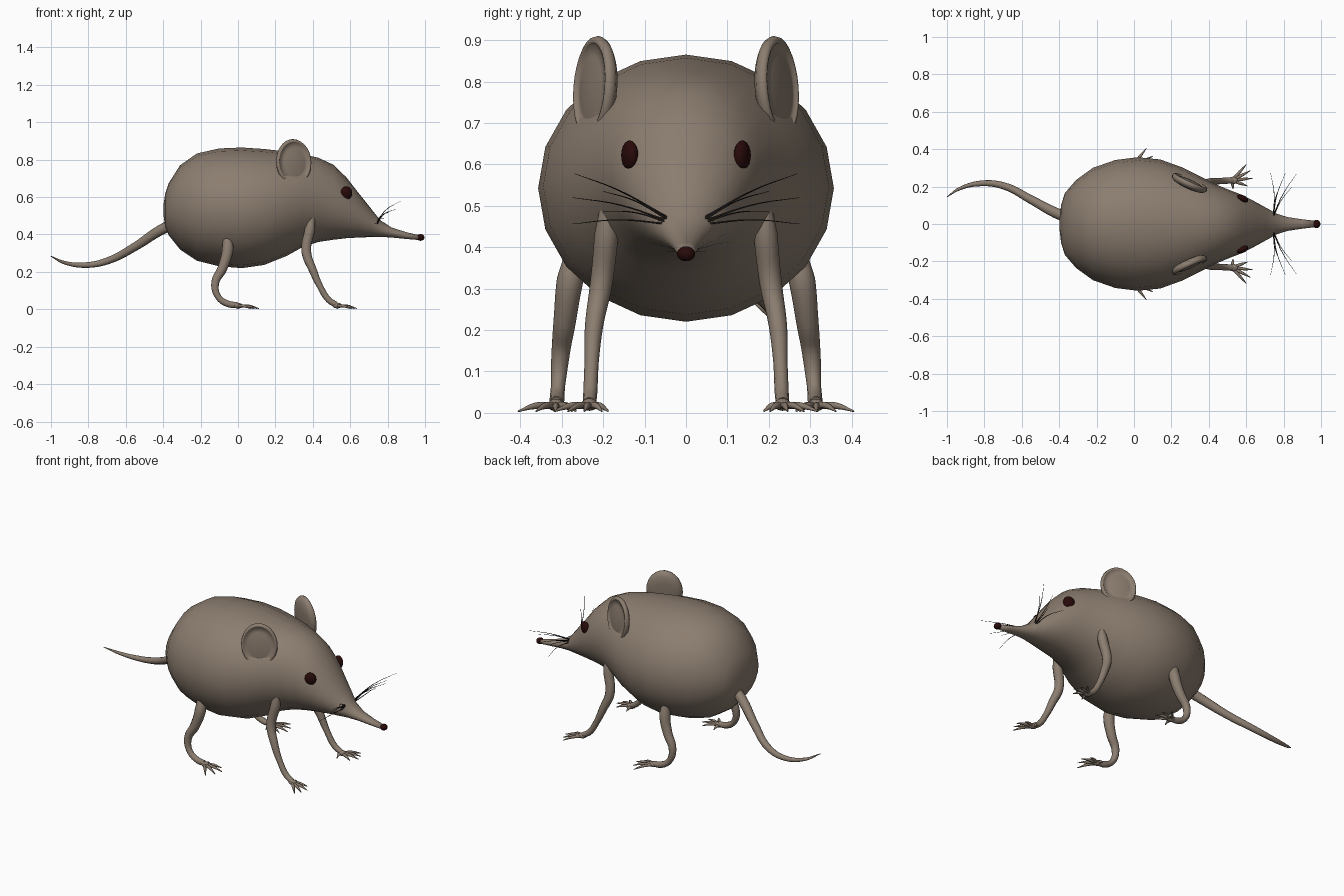
import bpy, bmesh, math
from mathutils import Vector, Matrix

cube = bpy.data.objects.get("Cube")
if cube:
    bpy.data.objects.remove(cube, do_unlink=True)


def material(name, rgb):
    m = bpy.data.materials.new(name)
    m.use_nodes = True
    m.diffuse_color = (*rgb, 1)
    bsdf = next(n for n in m.node_tree.nodes if n.type == 'BSDF_PRINCIPLED')
    bsdf.inputs["Base Color"].default_value = (*rgb, 1)
    return m


FUR = material("grey_brown_fur", (0.26, 0.205, 0.16))
EYE = material("dark_red_brown", (0.022, 0.003, 0.003))
HAIR = material("whisker_black", (0.015, 0.012, 0.01))


def finish(bm, name, mat, matrix=None):
    if matrix:
        bm.transform(matrix)
    bmesh.ops.recalc_face_normals(bm, faces=bm.faces[:])
    mesh = bpy.data.meshes.new(name)
    bm.to_mesh(mesh)
    bm.free()
    mesh.materials.append(mat)
    for p in mesh.polygons:
        p.use_smooth = True
    ob = bpy.data.objects.new(name, mesh)
    bpy.context.collection.objects.link(ob)
    return ob


def loft(bm, rings):
    """Skin closed rings of points and close both ends."""
    rows = [[bm.verts.new(p) for p in ring] for ring in rings]
    n = len(rows[0])
    for a, b in zip(rows, rows[1:]):
        for i in range(n):
            j = (i + 1) % n
            bm.faces.new((a[i], a[j], b[j], b[i]))
    bm.faces.new(rows[0][::-1])
    bm.faces.new(rows[-1])


def tube(name, points, radii, mat, sides=2, steps=5):
    """Smooth tapered tube through the points."""
    cu = bpy.data.curves.new(name, 'CURVE')
    cu.dimensions = '3D'
    cu.bevel_depth = 1
    cu.bevel_resolution = sides
    cu.resolution_u = steps
    cu.use_fill_caps = True
    sp = cu.splines.new('BEZIER')
    sp.bezier_points.add(len(points) - 1)
    for bp, p, r in zip(sp.bezier_points, points, radii):
        bp.co = p
        bp.radius = r
        bp.handle_left_type = bp.handle_right_type = 'AUTO'
    cu.materials.append(mat)
    ob = bpy.data.objects.new(name, cu)
    bpy.context.collection.objects.link(ob)
    bpy.ops.object.select_all(action='DESELECT')
    ob.select_set(True)
    bpy.context.view_layer.objects.active = ob
    bpy.ops.object.convert(target='MESH')
    bpy.ops.object.shade_smooth_by_angle(angle=math.radians(60))


def ball(name, centre, size, mat, rot=None):
    bm = bmesh.new()
    bmesh.ops.create_uvsphere(bm, u_segments=16, v_segments=10, radius=1)
    m = Matrix.Translation(centre) @ (rot or Matrix()) @ Matrix.Diagonal((*size, 1))
    return finish(bm, name, mat, m)


# Body, head and snout: x, bottom, top, half width
BODY = [
    (-.398, .50, .56, .03), (-.39, .445, .615, .10), (-.37, .395, .675, .165),
    (-.31, .32, .77, .235), (-.22, .26, .833, .30), (-.10, .23, .86, .342),
    (.02, .22, .865, .357), (.14, .237, .857, .345), (.26, .285, .843, .302),
    (.35, .335, .828, .257), (.43, .36, .81, .215), (.51, .372, .773, .182),
    (.58, .38, .705, .155), (.65, .384, .615, .118), (.71, .386, .54, .085),
    (.76, .387, .477, .056), (.82, .384, .438, .037), (.90, .376, .412, .025),
    (.97, .370, .396, .017)]
bm = bmesh.new()
SIDES = 20
loft(bm, [[(x, w * math.sin(t), (lo + hi) / 2 + (hi - lo) / 2 * math.cos(t))
           for t in (math.tau * i / SIDES for i in range(SIDES))]
          for x, lo, hi, w in BODY])
finish(bm, "body", FUR)

# Nose tip
ball("nose", (.976, 0, .384), (.021, .022, .018), EYE)

# Tail
tube("tail",
     [(-.34, .03, .46), (-.42, .06, .42), (-.55, .13, .335), (-.70, .205, .258),
      (-.82, .217, .236), (-.93, .19, .25), (-1, .145, .284)],
     [.03, .028, .023, .019, .015, .009, .002], FUR, sides=3)

# Ear section turned around its own axis: radius share, outward offset
EAR = [(.05, -.024), (.5, -.023), (.8, -.017), (.95, -.006), (1, .006),
       (.97, .017), (.9, .021), (.85, .019), (.83, .012), (.6, .017),
       (.3, .021), (.05, .022)]

FRONT_LEG = ([(.395, .185, .52), (.385, .192, .43), (.365, .205, .31),
              (.40, .222, .21), (.44, .228, .12), (.485, .231, .05),
              (.525, .233, .024)],
             [.018, .029, .027, .022, .017, .017, .016])
FRONT_TOES = [(.60, .318), (.622, .285), (.635, .245), (.607, .203), (.53, .187)]
HIND_LEG = ([(-.06, .265, .39), (-.055, .28, .32), (-.083, .293, .22),
             (-.122, .303, .14), (-.105, .309, .065), (-.05, .312, .028),
             (-.005, .314, .023)],
            [.024, .032, .027, .022, .017, .018, .016])
HIND_TOES = [(.066, .405), (.10, .362), (.112, .315), (.083, .275), (.0, .265)]

WHISKERS = [(.87, .27, .578), (.845, .20, .535), (.81, .275, .52),
            (.78, .20, .487), (.73, .275, .456)]

for side, s in (("left", 1), ("right", -1)):
    def flip(p):
        return (p[0], p[1] * s, p[2])

    # Legs, feet and toes
    for kind, (path, radii), toes in (("front", FRONT_LEG, FRONT_TOES),
                                      ("hind", HIND_LEG, HIND_TOES)):
        tube(f"{kind}_leg_{side}", [flip(p) for p in path], radii, FUR, sides=3)
        palm = Vector(path[-1])
        ball(f"{kind}_foot_{side}", flip(palm + Vector((.005, 0, -.004))),
             (.026, .02, .015), FUR)
        for i, (x, y) in enumerate(toes):
            tip = Vector((x, y, .004))
            base = palm.lerp(tip, .1)
            knuckle = palm.lerp(tip, .55)
            base.z, knuckle.z = .018, .017
            tube(f"{kind}_toe_{i + 1}_{side}", [flip(p) for p in (base, knuckle, tip)],
                 [.009, .008, .002], FUR, steps=4)

    # Ear facing outward and slightly forward
    normal = Vector((.41, .91 * s, .08)).normalized()
    across = Vector((0, 0, 1)).cross(normal).normalized()
    up = normal.cross(across)
    frame = Matrix((across, up, normal)).transposed().to_4x4()
    bm = bmesh.new()
    loft(bm, [[(.102 * r * math.cos(t), .125 * r * math.sin(t), h)
               for t in (math.tau * i / 28 for i in range(28))] for r, h in EAR])
    finish(bm, f"ear_{side}", FUR, Matrix.Translation((.295, .215 * s, .785)) @ frame)

    # Eye
    ball(f"eye_{side}", (.58, .136 * s, .622), (.033, .018, .036), EYE,
         Matrix.Rotation(math.radians(-22 * s), 4, 'Z'))

    # Whiskers
    for i, tip in enumerate(WHISKERS):
        root = Vector((.745 + .003 * (i % 2), .045, .472 - .004 * i))
        tip = Vector(tip)
        mid = root.lerp(tip, .5) + Vector((-.012 if i < 4 else .012, 0, .01))
        tube(f"whisker_{i + 1}_{side}", [flip(p) for p in (root, mid, tip)],
             [.0028, .0017, .0006], HAIR, sides=1)
